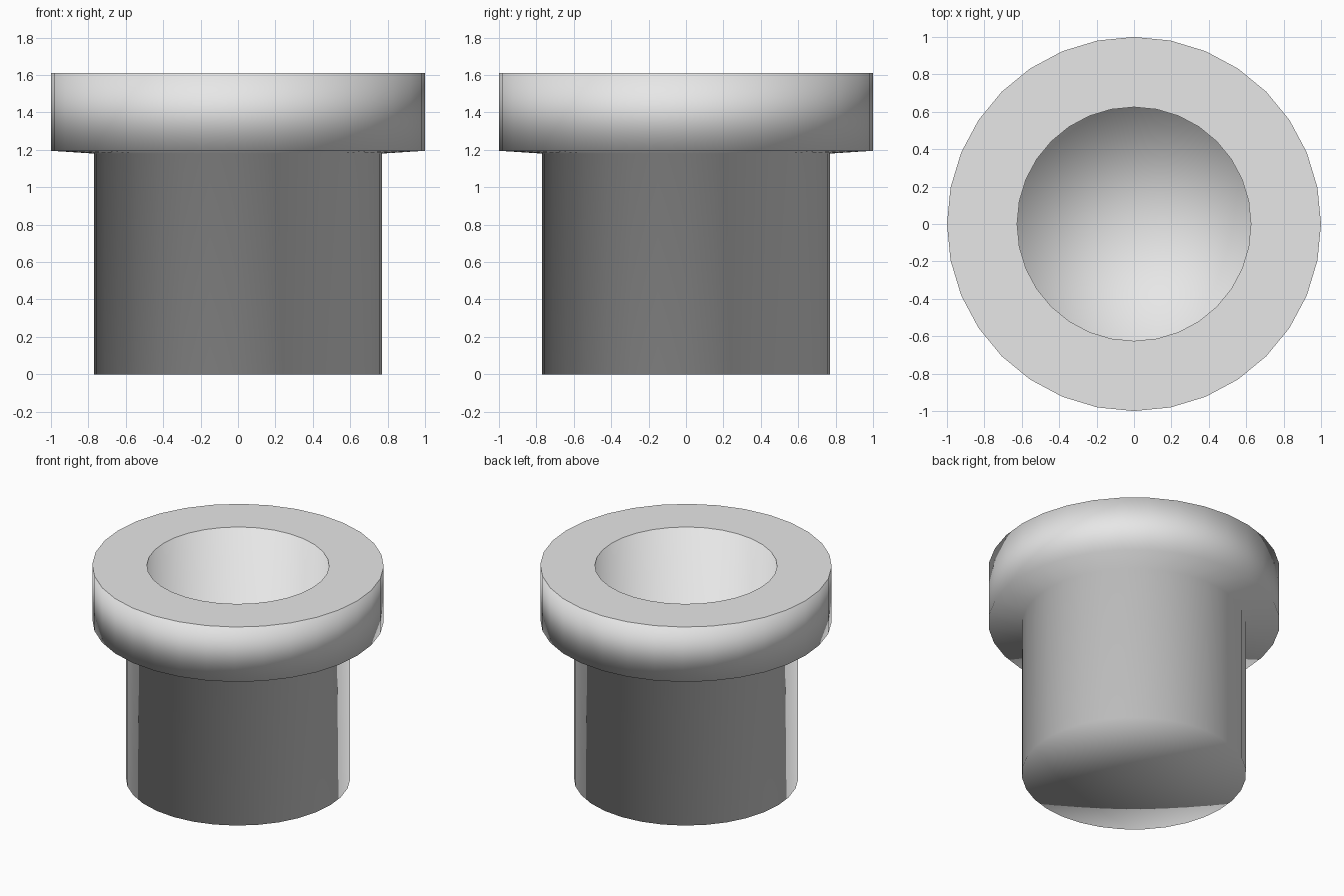
import bpy
import bmesh
from math import cos, sin, tau

default = bpy.data.objects.get("Cube")
if default:
    bpy.data.objects.remove(default, do_unlink=True)

SEGMENTS = 32

# Single grey material
grey = bpy.data.materials.new("light grey")
grey.use_nodes = True
colour = (0.8, 0.8, 0.8, 1)
grey.diffuse_color = colour
grey.node_tree.nodes["Principled BSDF"].inputs["Base Color"].default_value = colour

# Cross-section (radius, height): base, stem, flange, socket wall, socket floor
profile = [
    (0, 0), (0.77, 0), (0.77, 1.18), (1, 1.195),
    (1, 1.61), (0.625, 1.61), (0.625, 0.15), (0, 0.15),
]


def ring(bm, radius, z):
    """One ring of the lathe, or a single point on the axis."""
    if radius == 0:
        return [bm.verts.new((0, 0, z))] * SEGMENTS
    return [bm.verts.new((radius * cos(tau * i / SEGMENTS),
                          radius * sin(tau * i / SEGMENTS), z))
            for i in range(SEGMENTS)]


# Flanged socket: turned around the vertical axis
bm = bmesh.new()
rings = [ring(bm, r, z) for r, z in profile]
for low, high in zip(rings, rings[1:]):
    for i in range(SEGMENTS):
        j = (i + 1) % SEGMENTS
        corners = list(dict.fromkeys((low[i], low[j], high[j], high[i])))
        bm.faces.new(corners).smooth = True
bmesh.ops.recalc_face_normals(bm, faces=bm.faces)
mesh = bpy.data.meshes.new("flanged_socket")
bm.to_mesh(mesh)
bm.free()
mesh.materials.append(grey)
socket = bpy.data.objects.new("flanged_socket", mesh)
bpy.context.collection.objects.link(socket)

# Soft shading everywhere except the flat top of the flange
normals = [n.vector.copy() for n in mesh.corner_normals]
top = max(v.co.z for v in mesh.vertices)
for face in mesh.polygons:
    if face.normal.z > 0.99 and face.center.z > top - 0.01:
        for k in face.loop_indices:
            normals[k] = face.normal.copy()
mesh.normals_split_custom_set(normals)
